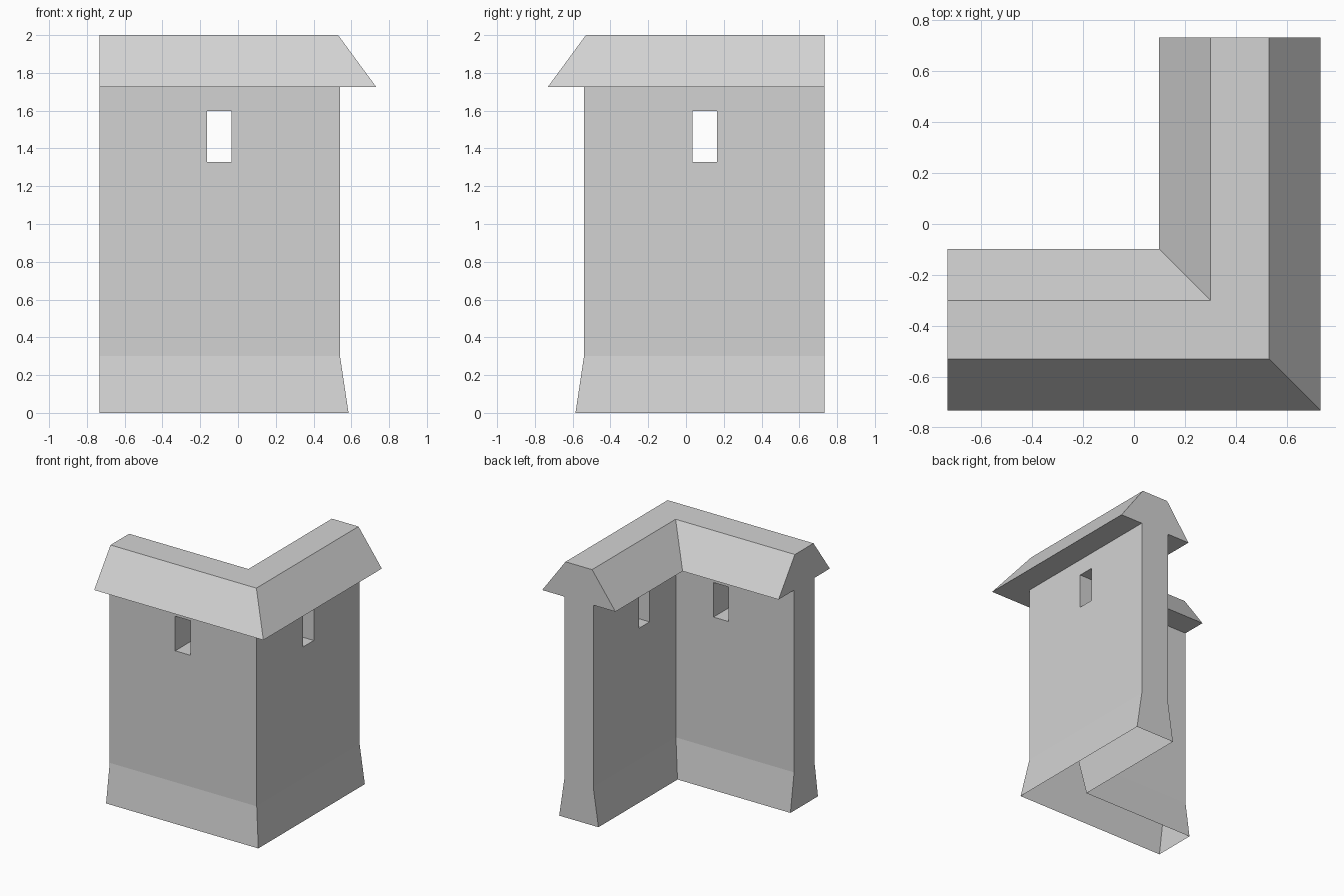
import bpy, bmesh

cube = bpy.data.objects.get("Cube")
if cube:
    bpy.data.objects.remove(cube, do_unlink=True)

END = 0.732      # outer extent of both wings
MID = 0.415      # distance of the wall centreline from the middle

stone = bpy.data.materials.new("grey stone")
stone.use_nodes = True
stone.diffuse_color = (0.65, 0.65, 0.65, 1)
stone.node_tree.nodes["Principled BSDF"].inputs["Base Color"].default_value = (0.65, 0.65, 0.65, 1)


def make_object(name, bm):
    bmesh.ops.recalc_face_normals(bm, faces=bm.faces)
    mesh = bpy.data.meshes.new(name)
    bm.to_mesh(mesh)
    bm.free()
    mesh.materials.append(stone)
    obj = bpy.data.objects.new(name, mesh)
    bpy.context.scene.collection.objects.link(obj)
    return obj


# Wall section: flared foot, straight wall, eaves and flat ridge (offset, height)
half = [(0.17, 0), (0.125, 0.30), (0.125, 1.725), (0.317, 1.725), (0.115, 2.0)]
section = half + [(-d, z) for d, z in reversed(half)]

# Sweep the section round the mitred corner
bm = bmesh.new()
rings = []
for station in range(3):
    ring = []
    for d, z in section:
        r = MID + d
        x, y = [(-END, -r), (r, -r), (r, END)][station]
        ring.append(bm.verts.new((x, y, z)))
    rings.append(ring)
n = len(section)
for a, b in zip(rings, rings[1:]):
    for i in range(n):
        j = (i + 1) % n
        bm.faces.new((a[i], a[j], b[j], b[i]))
bm.faces.new(rings[0])
bm.faces.new(rings[-1])
wall = make_object("corner_wall", bm)

# Cut one window slot through each wing
for name, x, y, sx, sy in (("front_window_cutter", -0.10, -MID, 0.13, 0.6),
                           ("side_window_cutter", MID, 0.10, 0.6, 0.13)):
    bm = bmesh.new()
    bmesh.ops.create_cube(bm, size=1)
    bmesh.ops.scale(bm, vec=(sx, sy, 0.27), verts=bm.verts)
    bmesh.ops.translate(bm, vec=(x, y, 1.463), verts=bm.verts)
    cutter = make_object(name, bm)
    cutter.hide_render = True
    mod = wall.modifiers.new(name, "BOOLEAN")
    mod.operation = "DIFFERENCE"
    mod.solver = "EXACT"
    mod.object = cutter
    bpy.context.view_layer.objects.active = wall
    bpy.ops.object.modifier_apply(modifier=mod.name)
    bpy.data.objects.remove(cutter, do_unlink=True)

# The foot is open underneath
bm = bmesh.new()
bm.from_mesh(wall.data)
base = [f for f in bm.faces if all(v.co.z < 0.001 for v in f.verts)]
bmesh.ops.delete(bm, geom=base, context="FACES_ONLY")
bm.to_mesh(wall.data)
bm.free()
